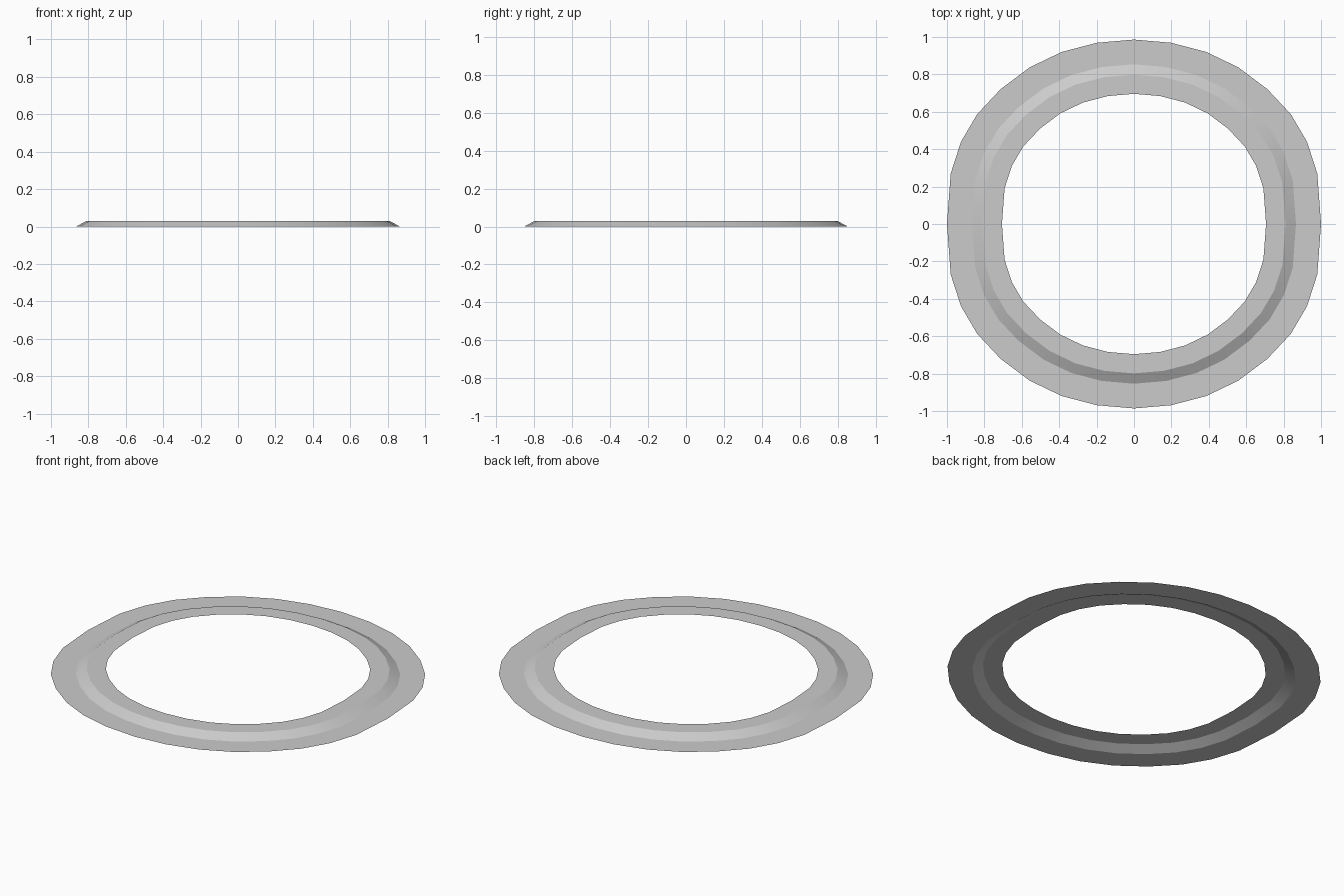
import bpy, bmesh, math

if "Cube" in bpy.data.objects:
    bpy.data.objects.remove(bpy.data.objects["Cube"])

# Slightly squared quarter outline (outermost rim), mirrored into a 32-sided loop
quarter = [(1.0, 0.0), (0.98, 0.27), (0.925, 0.44), (0.838, 0.588), (0.712, 0.722),
           (0.557, 0.838), (0.386, 0.92), (0.198, 0.969)]
top = [(0.0, 0.986)]
upper = quarter + top + [(-x, y) for x, y in reversed(quarter)]
outline = upper + [(x, -y) for x, y in reversed(upper[1:-1])]

# Cross-section: (scale of outline, height) from outer rim to inner hole
profile = [(1.0, 0.0), (0.866, 0.0), (0.81, 0.03), (0.706, 0.03)]

bm = bmesh.new()
rings = [[bm.verts.new((x * s, y * s, z)) for x, y in outline] for s, z in profile]
n = len(outline)
for a, b in zip(rings, rings[1:]):
    for i in range(n):
        j = (i + 1) % n
        bm.faces.new((a[i], a[j], b[j], b[i]))

# Stepped ring: flat flange, sloped step, raised inner lip
mesh = bpy.data.meshes.new("stepped_ring")
bm.to_mesh(mesh)
bm.free()
ring = bpy.data.objects.new("stepped_ring", mesh)
bpy.context.collection.objects.link(ring)
bpy.context.view_layer.objects.active = ring
ring.select_set(True)
bpy.ops.object.shade_smooth_by_angle(angle=math.radians(20))
